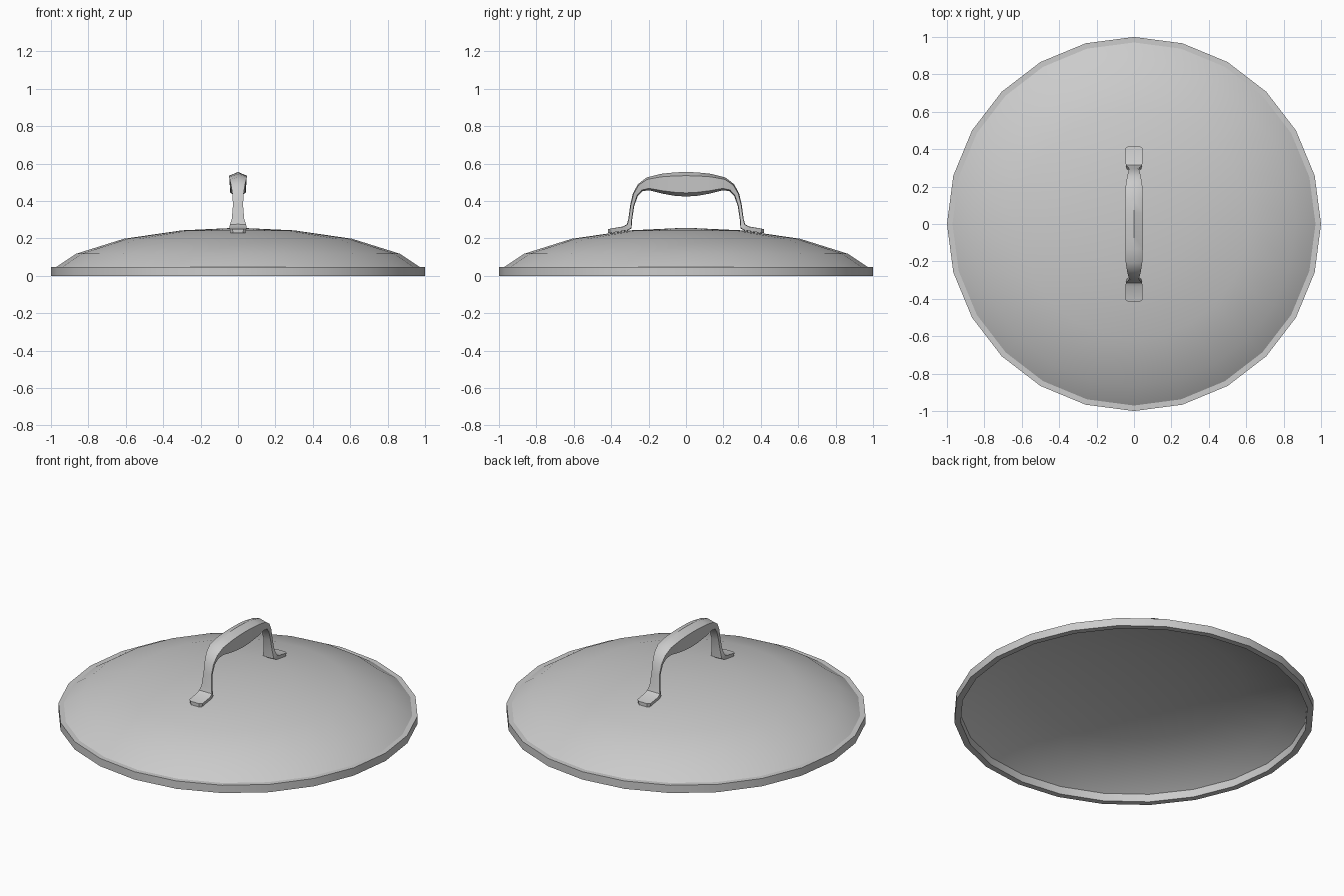
import bpy, bmesh
from math import sin, cos, pi

if "Cube" in bpy.data.objects:
    bpy.data.objects.remove(bpy.data.objects["Cube"])

SIDES = 24


def finish(name, bm, angle):
    bmesh.ops.recalc_face_normals(bm, faces=bm.faces)
    mesh = bpy.data.meshes.new(name)
    bm.to_mesh(mesh)
    bm.free()
    obj = bpy.data.objects.new(name, mesh)
    bpy.context.collection.objects.link(obj)
    bpy.ops.object.select_all(action='DESELECT')
    obj.select_set(True)
    bpy.context.view_layer.objects.active = obj
    bpy.ops.object.shade_smooth_by_angle(angle=angle)
    return obj


def bridge(bm, a, b):
    n = len(a)
    for i in range(n):
        j = (i + 1) % n
        bm.faces.new((a[i], a[j], b[j], b[i]))


def ring(bm, r, z):
    return [bm.verts.new((r * cos(2 * pi * i / SIDES), r * sin(2 * pi * i / SIDES), z))
            for i in range(SIDES)]


# Shallow dome, a thin sheet closed at the crown
bm = bmesh.new()
rings = [ring(bm, r, z) for r, z in
         [(0.975, 0.045), (0.865, 0.118), (0.61, 0.198), (0.30, 0.243)]]
for a, b in zip(rings, rings[1:]):
    bridge(bm, a, b)
crown = bm.verts.new((0, 0, 0.257))
for i in range(SIDES):
    bm.faces.new((rings[-1][i], rings[-1][(i + 1) % SIDES], crown))
finish("dome", bm, pi / 6)

# Rim band around the edge
bm = bmesh.new()
rings = [ring(bm, r, z) for r, z in
         [(1.0, 0.0), (1.0, 0.048), (0.965, 0.048), (0.965, 0.0)]]
for a, b in zip(rings, rings[1:] + rings[:1]):
    bridge(bm, a, b)
finish("rim", bm, pi / 6)

# Handle: outer (y, z), inner (y, z), half width, crown depth fraction
half = [
    ((0.417, 0.250), (0.417, 0.229), 0.030, 0.0),
    ((0.405, 0.252), (0.405, 0.229), 0.045, 0.0),
    ((0.335, 0.264), (0.310, 0.243), 0.046, 0.05),
    ((0.316, 0.276), (0.291, 0.254), 0.043, 0.08),
    ((0.308, 0.305), (0.288, 0.300), 0.033, 0.12),
    ((0.298, 0.380), (0.277, 0.372), 0.027, 0.15),
    ((0.284, 0.440), (0.258, 0.427), 0.030, 0.15),
    ((0.257, 0.490), (0.232, 0.453), 0.037, 0.15),
    ((0.210, 0.526), (0.195, 0.457), 0.044, 0.15),
    ((0.135, 0.545), (0.125, 0.439), 0.047, 0.15),
    ((0.060, 0.553), (0.055, 0.427), 0.047, 0.15),
]
middle = [((0.0, 0.555), (0.0, 0.424), 0.047, 0.15)]
mirrored = [((-o[0], o[1]), (-i[0], i[1]), w, f) for o, i, w, f in reversed(half)]
bm = bmesh.new()
loops = []
for o, i, w, f in half + middle + mirrored:
    pts = [(0, 0), (w, f), (w * 0.88, 1 - f), (0, 1), (-w * 0.88, 1 - f), (-w, f)]
    loops.append([bm.verts.new((x, o[0] + t * (i[0] - o[0]), o[1] + t * (i[1] - o[1])))
                  for x, t in pts])
for a, b in zip(loops, loops[1:]):
    bridge(bm, a, b)
for end in (loops[0], loops[-1]):
    # Flat end caps drop the coincident centre line corners safely
    bm.faces.new(end)
finish("handle", bm, pi / 5)
